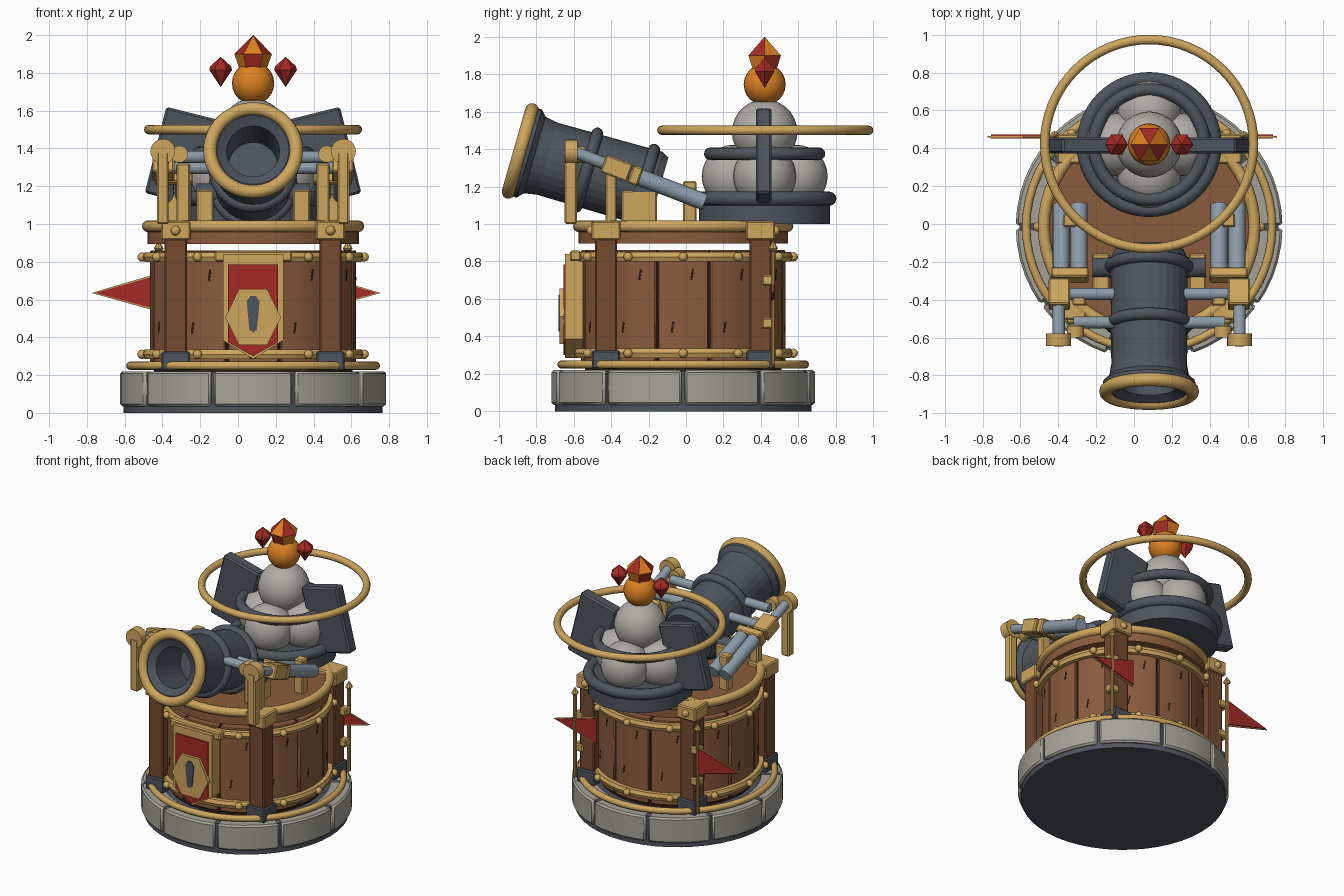
import bpy, bmesh, math
from math import sin, cos, pi, radians
from mathutils import Vector, Matrix

if "Cube" in bpy.data.objects:
    bpy.data.objects.remove(bpy.data.objects["Cube"])

CX, CY = 0.08, -0.015      # tower axis
TY = 0.42                  # rear turntable centre


def material(name, r, g, b):
    m = bpy.data.materials.new(name)
    m.use_nodes = True
    m.diffuse_color = (r, g, b, 1)
    m.node_tree.nodes["Principled BSDF"].inputs["Base Color"].default_value = (r, g, b, 1)
    return m


gold = material("gold", .62, .38, .11)
wood = material("wood", .26, .107, .046)
dark_wood = material("dark wood", .18, .07, .03)
iron = material("iron", .076, .09, .112)
steel = material("steel", .26, .33, .39)
stone = material("stone", .38, .37, .31)
boulder = material("boulder", .43, .41, .38)
red = material("red", .38, .024, .018)
orange = material("orange", .72, .22, .016)
crack = material("crack", .03, .013, .007)


def build(name, bm, mat, smooth=True, bevel=0):
    bmesh.ops.recalc_face_normals(bm, faces=bm.faces)
    me = bpy.data.meshes.new(name)
    bm.to_mesh(me)
    bm.free()
    ob = bpy.data.objects.new(name, me)
    bpy.context.collection.objects.link(ob)
    me.materials.append(mat)
    if bevel:
        mod = ob.modifiers.new("bevel", "BEVEL")
        mod.width, mod.segments, mod.limit_method = bevel, 1, "ANGLE"
    if smooth:
        bpy.ops.object.select_all(action="DESELECT")
        ob.select_set(True)
        bpy.context.view_layer.objects.active = ob
        bpy.ops.object.shade_smooth_by_angle(angle=radians(35))
    return ob


def lathe(name, profile, loc, mat, axis=(0, 0, 1), n=32, closed=False, smooth=True):
    """Revolve (radius, height) points about an axis."""
    bm = bmesh.new()
    mtx = Matrix.Translation(loc) @ Vector(axis).to_track_quat("Z", "Y").to_matrix().to_4x4()
    rings = [[bm.verts.new(mtx @ Vector((r * cos(2 * pi * i / n), r * sin(2 * pi * i / n), h)))
              for i in range(n)] for r, h in profile]
    pairs = list(zip(rings, rings[1:] + rings[:1])) if closed else list(zip(rings, rings[1:]))
    for a, b in pairs:
        for i in range(n):
            j = (i + 1) % n
            bm.faces.new((a[i], a[j], b[j], b[i]))
    bmesh.ops.remove_doubles(bm, verts=bm.verts, dist=1e-5)
    return build(name, bm, mat, smooth)


def rod(name, a, b, r, mat, n=20):
    a, b = Vector(a), Vector(b)
    h = (b - a).length
    return lathe(name, [(0, 0), (r, 0), (r, h), (0, h)], a, mat, b - a, n)


def ring(name, loc, major, minor, mat, axis=(0, 0, 1), n=56):
    pts = [(major + minor * cos(pi * k / 6), minor * sin(pi * k / 6)) for k in range(12)]
    return lathe(name, pts, loc, mat, axis, n, closed=True)


def ball(name, loc, r, mat, n=28):
    m = n // 2
    return lathe(name, [(r * sin(pi * k / m), -r * cos(pi * k / m)) for k in range(m + 1)], loc, mat, n=n)


def box(name, loc, size, mat, rot=None, bevel=.008):
    bm = bmesh.new()
    bmesh.ops.create_cube(bm, size=1)
    mtx = Matrix.Translation(loc) @ (rot or Matrix()) @ Matrix.Diagonal((*size, 1))
    bmesh.ops.transform(bm, matrix=mtx, verts=bm.verts)
    return build(name, bm, mat, False, bevel)


def plate(name, pts, y0, y1, mat):
    """Extrude an outline of (x, z) points along y."""
    bm = bmesh.new()
    face = bm.faces.new([bm.verts.new((x, y0, z)) for x, z in pts])
    new = bmesh.ops.extrude_face_region(bm, geom=[face])["geom"]
    bmesh.ops.translate(bm, vec=(0, y1 - y0, 0), verts=[v for v in new if isinstance(v, bmesh.types.BMVert)])
    return build(name, bm, mat, False)


def arc_block(name, r0, r1, z0, z1, mid, width, mat, n=4, bevel=.008):
    """Curved block about the tower axis; angle 0 is the front."""
    bm = bmesh.new()
    cols = []
    for i in range(n + 1):
        a = radians(mid + width * (i / n - .5))
        cols.append([bm.verts.new((CX + r * sin(a), CY - r * cos(a), z))
                     for r, z in ((r0, z0), (r1, z0), (r1, z1), (r0, z1))])
    for a, b in zip(cols, cols[1:]):
        for k in range(4):
            bm.faces.new((a[k], a[(k + 1) % 4], b[(k + 1) % 4], b[k]))
    bm.faces.new(cols[0])
    bm.faces.new(cols[-1])
    return build(name, bm, mat, True, bevel)


# Stone foundation
rod("foundation_core", (CX, CY, 0), (CX, CY, .215), .685, iron, 48)
for i in range(10):
    arc_block("foundation_stone", .55, .705, .035, .22, i * 36, 34.6, stone, 5, .012)
ring("foundation_hoop", (CX, CY, .25), .65, .022, gold)

# Plank drum with hoops, bolts and splits in the wood
rod("drum_core", (CX, CY, .2), (CX, CY, .855), .525, crack, 36)
for i in range(12):
    arc_block("drum_plank", .46, .546, .24, .86, i * 30, 28.6, wood, 4, .006)
    for da, z in ((5, .73), (-6, .45)):
        a = radians(i * 30 + da)
        box("plank_split", (CX + .543 * sin(a), CY - .543 * cos(a), z), (.011, .009, .06), crack,
            Matrix.Rotation(a, 4, "Z") @ Matrix.Rotation(.15, 4, "Y"), 0)
for z in (.31, .825):
    lathe("drum_hoop", [(.54, -.025), (.575, -.025), (.585, 0), (.575, .025), (.54, .025)],
          (CX, CY, z), gold, n=48, closed=True)
    for i in range(12):
        a = radians(30 * i)
        ball("hoop_bolt", (CX + .588 * sin(a), CY - .588 * cos(a), z), .025, gold, 12)

# Deck
rod("deck", (CX, CY, .895), (CX, CY, .985), .56, wood, 48)
ring("deck_rim", (CX, CY, .988), .557, .031, gold)

# Corner posts
for sx in (-1, 1):
    for sy in (-1, 1):
        x, y = CX + sx * .41, CY + sy * .413
        box("corner_post", (x, y, .6), (.118, .118, .66), dark_wood)
        box("post_foot", (x, y, .275), (.15, .15, .1), iron)
        box("post_cap", (x, y, .965), (.155, .155, .1), gold)
        ball("cap_bolt", (x, y + sy * .077, .965), .026, gold, 12)

# Front banner with crest
box("banner_lintel", (CX, -.59, .83), (.41, .06, .055), gold)
plate("banner_frame", [(CX + x, z) for x, z in
      ((-.16, .84), (.16, .84), (.16, .385), (0, .285), (-.16, .385))], -.645, -.55, gold)
plate("banner_cloth", [(CX + x, z) for x, z in
      ((-.132, .785), (.132, .785), (.132, .375), (0, .3), (-.132, .375))], -.654, -.645, red)
plate("banner_crest", [(CX + x, z) for x, z in
      ((-.075, .655), (.075, .655), (.148, .505), (.075, .36), (-.075, .36), (-.148, .505))], -.674, -.65, gold)
plate("crest_emblem", [(CX + x, z) for x, z in
      ((-.014, .62), (.014, .62), (.034, .59), (.02, .44), (0, .425), (-.02, .44), (-.034, .59))], -.681, -.674, iron)

# Rear pennants on side poles
for sx, base in ((-1, -.42), (1, .40)):
    x, y = CX + sx * .5, .465
    rod("pennant_pole", (x, y, .25), (x, y, .86), .012, gold, 10)
    lathe("pole_finial", [(0, -.03), (.026, 0), (0, .045)], (x, y, .87), gold, n=8)
    for z in (.7, .47):
        box("pole_bracket", (CX + sx * .475, .435, z), (.075, .06, .055), gold)
    tip = base + sx * .355
    plate("pennant_trim", [(base, .535), (base, .74), (tip, .635)], y - .008, y - .001, gold)
    inner = tip - sx * .02
    for y0, y1 in ((y - .012, y - .008), (y - .001, y + .007)):
        plate("pennant_cloth", [(base, .545), (base, .73), (inner, .635)], y0, y1, red)

# Cannon, aimed forward and up
AIM = Vector((0, -cos(radians(16)), sin(radians(16))))
MUZZLE = Vector((CX, -.885, 1.39))
lathe("cannon_barrel", [(0, -.77), (.185, -.77), (.205, -.73), (.2, -.15), (.212, -.08), (.245, -.05),
      (.245, 0), (.19, .01), (.14, -.02), (.13, -.3), (0, -.3)], MUZZLE, iron, AIM, 28, smooth=False)
ring("muzzle_ring", MUZZLE, .228, .036, gold, AIM)
for t in (.37, .685):
    ring("barrel_band", MUZZLE - AIM * t, .203, .032, iron, AIM)
rod("trunnion", (CX - .3, -.23, 1.16), (CX + .3, -.23, 1.16), .055, iron)


def slope(y):
    """Height of the recoil rods at y."""
    return 1.155 - .385 * y


# Recoil rods, sleeves and cradles on both sides
LEAN = Matrix.Rotation(-math.atan(.385), 4, "X")
for s in (-1, 1):
    def at(dx, y, dz=0):
        return (CX + s * dx, y, slope(y) + dz)
    box("cradle", (CX + s * .255, -.25, 1.08), (.09, .19, .2), gold)
    box("front_stanchion", (CX + s * .478, -.615, 1.19), (.062, .065, .38), gold)
    rod("stanchion_head", (CX + s * .478, -.645, 1.385), (CX + s * .478, -.58, 1.385), .066, gold)
    rod("inner_bracket", (CX + s * .39, -.6, 1.37), (CX + s * .39, -.54, 1.37), .045, gold)
    rod("outer_rod", at(.478, -.6), at(.478, -.25), .032, steel)
    rod("outer_cylinder", at(.465, -.27), at(.465, .1), .045, steel)
    rod("inner_cylinder", at(.37, -.25), at(.37, .1), .045, steel)
    box("rod_sleeve", at(.475, -.37), (.115, .15, .1), gold, LEAN)
    box("cylinder_collar", at(.42, -.27), (.2, .055, .1), gold, LEAN)
    box("rear_stanchion", (CX + s * .42, .02, 1.1), (.07, .07, .26), gold)
    box("side_stanchion", (CX + s * .37, -.4, 1.16), (.07, .06, .32), gold)
    for y in (-.52, -.37):
        rod("cross_rod", at(.16, y), at(.46 if y > -.4 else .4, y), .032, steel)

# Turntable with stacked boulders
rod("turntable", (CX, TY, 1.0), (CX, TY, 1.15), .35, iron, 40)
ring("turntable_rim", (CX, TY, 1.135), .345, .038, iron)
ring("boulder_band", (CX, TY, 1.375), .29, .034, iron)
for i in range(4):
    a = i * pi / 2
    ball("lower_boulder", (CX + .168 * cos(a), TY + .168 * sin(a), 1.255), .168, boulder)
ball("upper_boulder", (CX, TY, 1.49), .175, boulder)
for s in (-1, 1):
    box("side_fin", (CX + s * .371, TY - .005, 1.356), (.3, .085, .47), iron,
        Matrix.Rotation(radians(-14 * s), 4, "Y"), .012)
ring("halo", (CX, TY + .003, 1.5), .552, .025, gold, n=64)

# Orb with crystals
ball("orb", (CX, TY, 1.745), .112, orange, 24)
crown = lathe("crown_crystal", [(0, 1.82), (.075, 1.83), (.1, 1.9), (0, 2.0)], (CX, TY, 0), orange, n=6, smooth=False)
crown.data.materials.append(red)
for p in crown.data.polygons:
    sector = int((math.atan2(p.center.y - TY, p.center.x - CX) % (2 * pi)) / (pi / 3))
    p.material_index = (sector + (p.center.z < 1.88)) % 2
for s in (-1, 1):
    lathe("side_crystal", [(0, 1.725), (.06, 1.815), (.055, 1.835), (0, 1.885)],
          (CX + s * .172, TY, 0), red, n=6, smooth=False)
